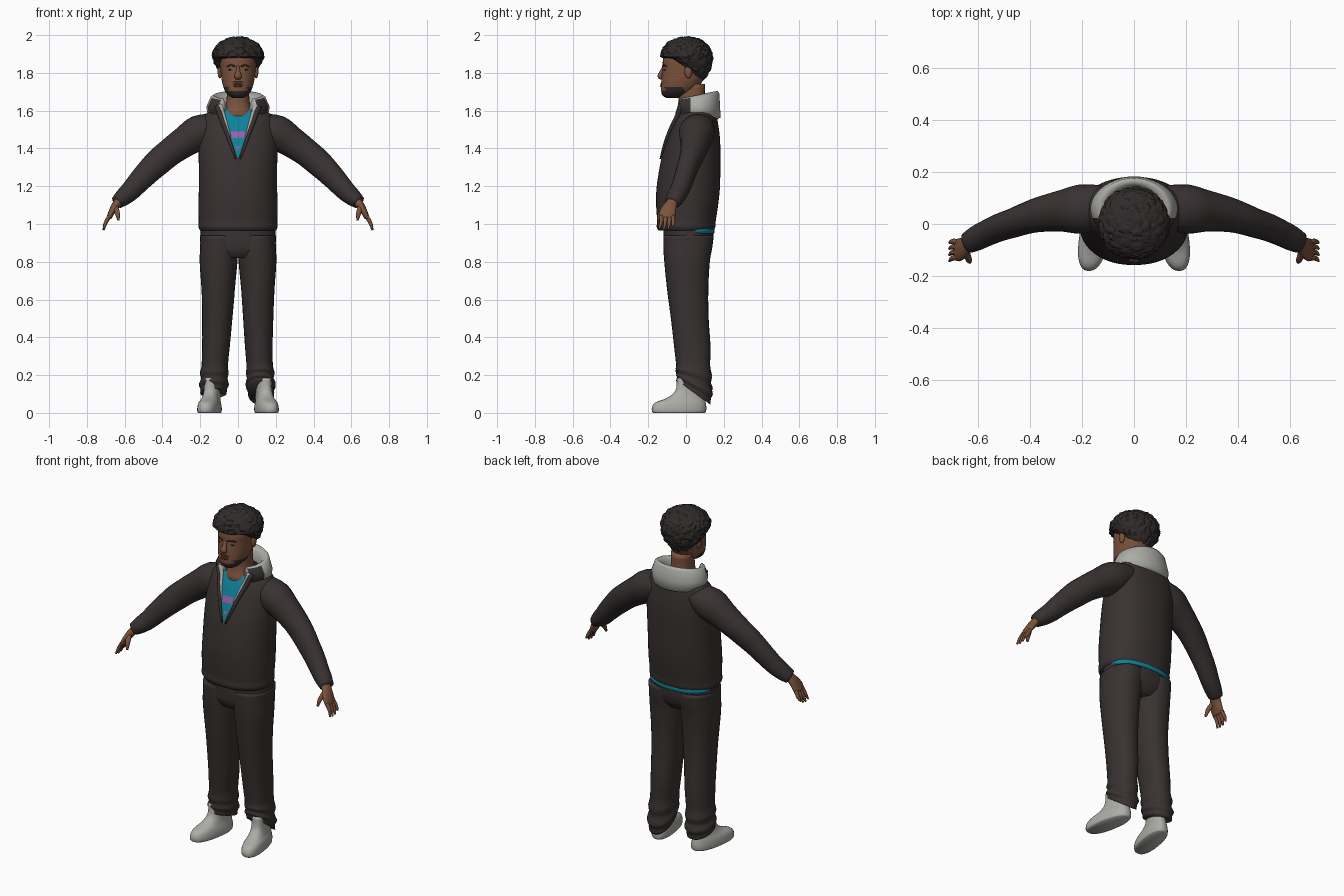
import bpy, bmesh, math
from mathutils import Vector, noise

if "Cube" in bpy.data.objects:
    bpy.data.objects.remove(bpy.data.objects["Cube"])


def material(name, rgb):
    m = bpy.data.materials.new(name)
    m.diffuse_color = (*rgb, 1)
    m.use_nodes = True
    m.node_tree.nodes["Principled BSDF"].inputs["Base Color"].default_value = m.diffuse_color
    return m


CLOTH = material("charcoal cloth", (0.040, 0.031, 0.031))
HAIR = material("black brown hair", (0.030, 0.024, 0.024))
SKIN = material("brown skin", (0.20, 0.085, 0.045))
LIP = material("dark brown lips", (0.11, 0.042, 0.03))
GREY = material("light grey", (0.42, 0.42, 0.39))
TEAL = material("teal shirt", (0.005, 0.22, 0.32))
PURPLE = material("purple print", (0.30, 0.12, 0.38))


def finish(name, bm, mats, smooth=True, rule=None):
    bmesh.ops.recalc_face_normals(bm, faces=bm.faces)
    for f in bm.faces:
        f.smooth = smooth
        if rule:
            f.material_index = rule(f)
    me = bpy.data.meshes.new(name)
    bm.to_mesh(me)
    bm.free()
    for m in mats:
        me.materials.append(m)
    ob = bpy.data.objects.new(name, me)
    bpy.context.collection.objects.link(ob)
    return ob


def skin_rows(name, rows, mats, closed=True, caps=True, rule=None):
    """Bridge rows of points into one surface."""
    bm = bmesh.new()
    vs = [[bm.verts.new(p) for p in r] for r in rows]
    n = len(rows[0])
    for a, b in zip(vs, vs[1:]):
        for i in range(n if closed else n - 1):
            j = (i + 1) % n
            bm.faces.new((a[i], a[j], b[j], b[i]))
    if caps and closed:
        bm.faces.new(vs[0])
        bm.faces.new(vs[-1])
    return finish(name, bm, mats, True, rule)


def resample(pts, k):
    """Smooth curve through tuples of any length."""
    out = []
    for i in range(len(pts) - 1):
        p0, p1, p2, p3 = (pts[max(i - 1, 0)], pts[i], pts[i + 1], pts[min(i + 2, len(pts) - 1)])
        for s in range(k):
            t = s / k
            out.append(tuple(0.5 * (2 * b + (c - a) * t + (2 * a - 5 * b + 4 * c - d) * t * t
                                    + (3 * b - a - 3 * c + d) * t ** 3)
                             for a, b, c, d in zip(p0, p1, p2, p3)))
    return out + [tuple(pts[-1])]


def spow(v, e):
    return math.copysign(abs(v) ** e, v)


def stack(name, rings, mats, k=3, sides=32, power=2.2, warp=None, rule=None):
    """Body from horizontal rings: z, centre x, half width, front y, back y."""
    rows = []
    for z, cx, rx, f, b in resample(rings, k):
        row = []
        for i in range(sides):
            a = 2 * math.pi * i / sides
            p = Vector((cx + rx * spow(math.cos(a), 2 / power),
                        (f + b) / 2 + (b - f) / 2 * spow(math.sin(a), 2 / power), z))
            row.append(warp(p) if warp else p)
        rows.append(row)
    return skin_rows(name, rows, mats, rule=rule)


def tube(name, pts, mat, k=3, sides=16, ref=(0, 1, 0)):
    """Limb along a path: x, y, z, radius along ref, radius across."""
    ps = resample(pts, k)
    rows = []
    for i, p in enumerate(ps):
        t = (Vector(ps[min(i + 1, len(ps) - 1)][:3]) - Vector(ps[max(i - 1, 0)][:3])).normalized()
        u = Vector(ref)
        u = (u - t * u.dot(t)).normalized()
        v = t.cross(u)
        rows.append([Vector(p[:3]) + u * p[3] * math.cos(a) + v * p[4] * math.sin(a)
                     for a in (2 * math.pi * j / sides for j in range(sides))])
    return skin_rows(name, rows, [mat])


def blob(name, loc, size, mat):
    bm = bmesh.new()
    bmesh.ops.create_uvsphere(bm, u_segments=16, v_segments=10, radius=1)
    for v in bm.verts:
        v.co = Vector(loc) + v.co * Vector(size)
    return finish(name, bm, [mat])


# jacket body
TORSO = [(0.965, 0, .2, -.145, .148), (.985, 0, .21, -.155, .155), (1.02, 0, .208, -.153, .158),
         (1.1, 0, .21, -.158, .17), (1.2, 0, .207, -.155, .18), (1.35, 0, .208, -.13, .182),
         (1.45, 0, .208, -.10, .18), (1.53, 0, .2, -.07, .17), (1.58, 0, .175, -.045, .16),
         (1.62, 0, .12, -.02, .145)]
stack("jacket_body", TORSO, [CLOTH], k=4, sides=48)


def chest(x, z):
    """Front surface of the jacket at x, z."""
    r = resample(TORSO, 8)
    for a, b in zip(r, r[1:]):
        if a[0] <= z <= b[0]:
            t = (z - a[0]) / (b[0] - a[0])
            _, _, rx, f, k = (p + (q - p) * t for p, q in zip(a, b))
            return (f + k) / 2 - (k - f) / 2 * (1 - min(1, abs(x / rx)) ** 2.2) ** (1 / 2.2)
    return -.02


def neckline(z):
    return .088 * max(0, z - 1.345) / .255


# shirt in the open neck, with a printed band
def plate(name, z0, z1, width, lift, mat):
    rows = []
    for i in range(13):
        z = z0 + (z1 - z0) * i / 12
        w = width(z)
        rows.append([Vector((w * s / 6, chest(w * s / 6, z) - lift, z)) for s in range(-6, 7)])
    return skin_rows(name, rows, [mat], closed=False)


plate("shirt_front", 1.346, 1.605, neckline, .005, TEAL)
plate("print_band", 1.455, 1.49, lambda z: min(.036, neckline(z) - .004), .008, PURPLE)
plate("print_spot", 1.395, 1.412, lambda z: .009, .008, PURPLE)
stack("shirt_hem", [(.95, 0, .185, -.06, .149), (.965, 0, .195, -.08, .152), (.98, 0, .19, -.08, .148)],
      [TEAL])

# hood lying around the neck: width, depth, centre y, height at front, extra height at back
SECTION = [(.085, .085, .045, 1.58, .03), (.105, .10, .045, 1.635, .035), (.128, .112, .055, 1.66, .045),
           (.145, .12, .057, 1.655, .035), (.168, .122, .058, 1.62, 0), (.16, .124, .06, 1.585, -.02),
           (.13, .10, .055, 1.56, -.01)]
rows = []
for i in range(41):
    a = math.radians(38 + 284 * i / 40)
    b = (1 - math.cos(a)) / 2
    rows.append([Vector((rx * math.sin(a), cy - ry * math.cos(a), z + dz * b))
                 for rx, ry, cy, z, dz in SECTION])


def hood_colour(f):
    c = f.calc_center_median()
    outside = math.hypot(c.x / .148, (c.y - .057) / .118) > 1
    return 1 if outside and c.y < .02 else 0


skin_rows("hood", rows, [GREY, CLOTH], rule=hood_colour)

# pelvis
stack("trouser_seat", [(.82, 0, .17, -.09, .10), (.86, 0, .195, -.115, .13), (.92, 0, .2, -.12, .145),
                       (1.0, 0, .195, -.12, .14)], [CLOTH])

# neck and head
stack("neck", [(1.55, 0, .085, -.05, .12), (1.585, 0, .083, -.056, .12), (1.62, 0, .07, -.045, .11),
               (1.66, 0, .06, -.04, .1), (1.74, 0, .06, -.04, .1)], [SKIN])


def beard(f):
    c = f.calc_center_median()
    return 1 if c.y < -.01 and c.z < (1.725 if abs(c.x) > .05 else 1.706) else 0


stack("head", [(1.668, 0, .03, -.105, -.04), (1.682, 0, .052, -.125, .0), (1.71, 0, .072, -.132, .05),
               (1.76, 0, .086, -.13, .09), (1.82, 0, .093, -.124, .11), (1.88, 0, .097, -.12, .12),
               (1.94, 0, .08, -.09, .1), (1.97, 0, .03, -.03, .05)], [SKIN, HAIR], k=6, sides=40, rule=beard)
tube("nose", [(0, -.118, 1.835, .008, .006), (0, -.13, 1.805, .012, .01), (0, -.138, 1.782, .02, .013),
              (0, -.127, 1.77, .015, .008)], SKIN, ref=(1, 0, 0))
blob("upper_lip", (0, -.129, 1.739), (.026, .007, .005), LIP)
blob("lower_lip", (0, -.129, 1.73), (.023, .008, .006), LIP)
blob("moustache", (0, -.128, 1.751), (.03, .005, .003), HAIR)

# hair: chunky curls, short over the face and long at the nape
bm = bmesh.new()
bmesh.ops.create_icosphere(bm, subdivisions=5, radius=1)
for v in bm.verts:
    d = v.co.normalized()
    back = min(1, max(0, (d.y + .55) / 1.1))
    low = .02 + .14 * back
    x, y, z = d.x * .134, .003 + d.y * .136, d.z * (.102 if d.z > 0 else low)
    if d.z < 0:
        x *= 1 - .12 * d.z * d.z
    dist = noise.voronoi(d * 3.3)[0]
    bump = 1 + .10 * min(.5, dist[1] - dist[0]) + .035 * noise.noise(d * 9)
    v.co = Vector((x * bump, y * bump, 1.888 + z * bump))
finish("hair", bm, [HAIR], smooth=False)

for s, side in ((1, "left"), (-1, "right")):
    # face details
    blob(side + "_eye", (s * .037, -.112, 1.816), (.015, .006, .005), HAIR)
    tube(side + "_brow", [(s * .016, -.123, 1.835, .004, .004), (s * .038, -.118, 1.841, .004, .005),
                          (s * .06, -.1, 1.834, .003, .003)], HAIR, sides=8)
    blob(side + "_ear", (s * .096, .012, 1.805), (.012, .02, .034), SKIN)

    # jacket opening edges and grey lining
    def edge(off, zs, r):
        return [(s * (neckline(z) + off), chest(neckline(z) + off, z) - .005, z, q, q) for z, q in zip(zs, r)]
    tube(side + "_lapel", edge(.012, (1.625, 1.57, 1.5, 1.42, 1.345), (.016, .015, .011, .008, .004)), CLOTH)
    tube(side + "_lining", edge(-.001, (1.63, 1.58, 1.53, 1.46), (.016, .012, .008, .003)), GREY)

    # sleeve with soft folds
    tube(side + "_sleeve", [(s * x, y, z, a, b) for x, y, z, a, b in (
        (.10, .075, 1.53, .075, .06), (.2, .058, 1.487, .095, .092), (.28, .05, 1.437, .08, .082),
        (.36, .037, 1.38, .068, .074), (.42, .02, 1.33, .06, .072), (.465, .004, 1.287, .056, .067),
        (.52, -.014, 1.23, .053, .06), (.57, -.036, 1.175, .05, .053), (.61, -.056, 1.14, .048, .046),
        (.64, -.072, 1.115, .042, .036))], CLOTH, sides=24)

    # hand
    tube(side + "_palm", [(s * .625, -.066, 1.125, .028, .024), (s * .648, -.082, 1.098, .034, .022),
                          (s * .67, -.098, 1.06, .044, .017), (s * .684, -.1, 1.03, .042, .013)], SKIN)
    for i, (y, drop) in enumerate(((-.132, .006), (-.11, 0), (-.088, .004), (-.067, .018))):
        tube(f"{side}_finger_{i + 1}", [(s * .68, y * .9 - .01, 1.042, .012, .012),
                                       (s * .7, y, 1.008, .010, .010),
                                       (s * .712, y * 1.08, .968 + drop, .005, .005)], SKIN, sides=8)
    tube(side + "_thumb", [(s * .65, -.105, 1.09, .016, .016), (s * .638, -.135, 1.055, .013, .013),
                           (s * .633, -.148, 1.02, .006, .006)], SKIN, sides=8)

    # trouser leg, the cuff lifting at the front
    tilt = .75 if s > 0 else .3
    shift = 0 if s > 0 else -.008

    def cuff(p):
        k = max(0, (.26 - p.z) / .16)
        return Vector((p.x + shift * min(1, max(0, (.6 - p.z) / .3)), p.y,
                       p.z + min(1, k) * tilt * (.045 - p.y)))
    stack(side + "_trouser_leg", [(z, s * cx, rx, f, b) for z, cx, rx, f, b in (
        (.94, .1, .1, -.12, .145), (.88, .1, .1, -.12, .14), (.8, .103, .1, -.115, .126),
        (.65, .105, .088, -.1, .118), (.5, .107, .08, -.08, .12), (.35, .11, .073, -.063, .13),
        (.25, .115, .07, -.052, .128), (.21, .118, .076, -.055, .137), (.18, .117, .07, -.048, .13),
        (.15, .12, .08, -.052, .142), (.13, .12, .071, -.045, .132), (.105, .122, .07, -.045, .13))],
        [CLOTH], sides=28, warp=cuff)

    # shoe, toe turned outward
    stack(side + "_shoe", [(z, s * cx, rx, f, b) for z, cx, rx, f, b in (
        (0, .145, .054, -.174, .1), (.008, .145, .058, -.18, .106), (.03, .145, .058, -.18, .108),
        (.055, .145, .053, -.162, .104), (.075, .143, .046, -.11, .1), (.1, .141, .042, -.07, .095),
        (.13, .139, .04, -.052, .08), (.185, .139, .035, -.048, .05))], [GREY], power=2.4,
        warp=lambda p: Vector((p.x - s * .16 * p.y, p.y, p.z)))
